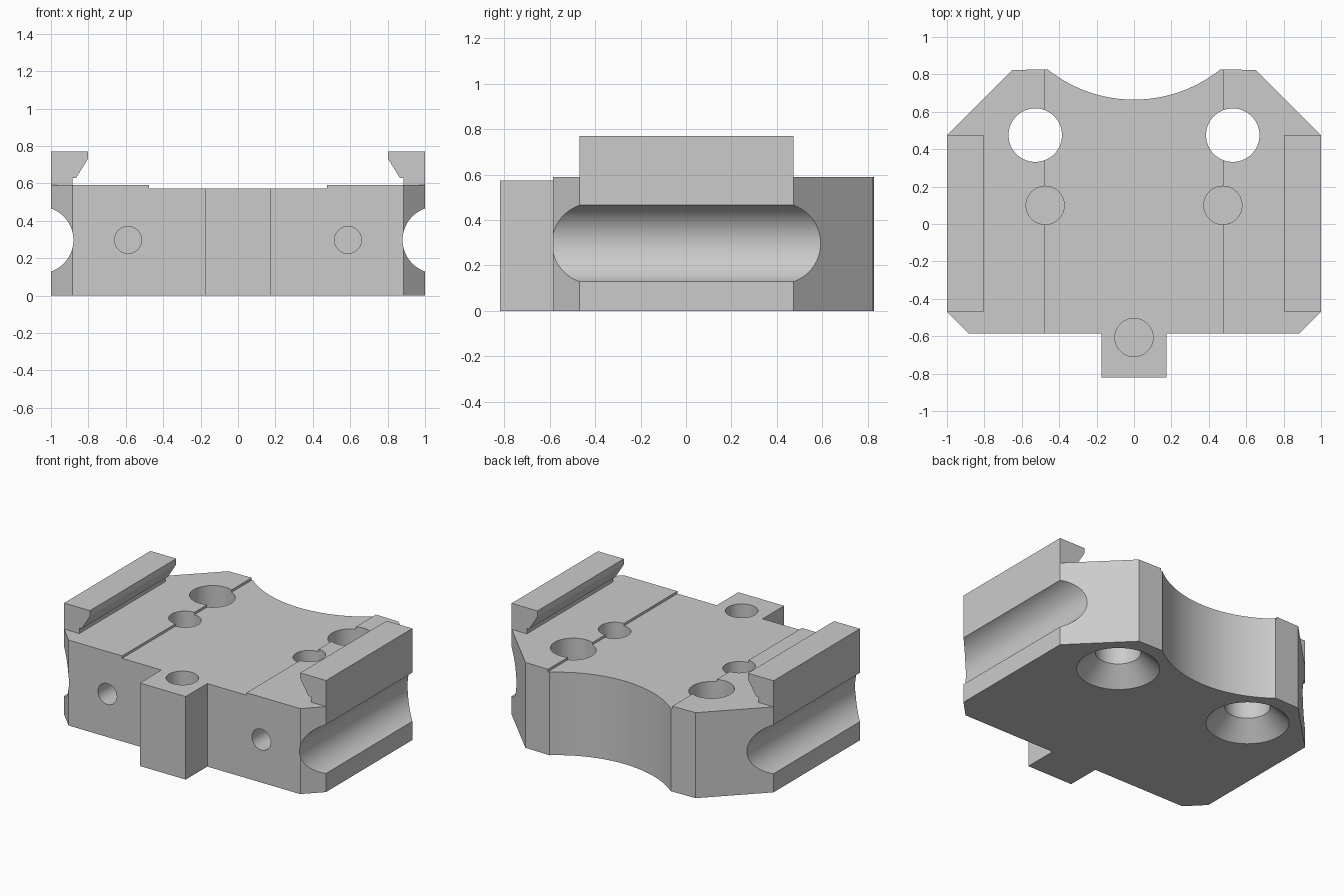
import bpy
import bmesh
import math
from mathutils import Matrix, Vector

if "Cube" in bpy.data.objects:
    bpy.data.objects.remove(bpy.data.objects["Cube"], do_unlink=True)

metal = bpy.data.materials.new("light_grey_metal")
metal.use_nodes = True
GREY = (0.6, 0.6, 0.6, 1)
metal.diffuse_color = GREY
metal.node_tree.nodes["Principled BSDF"].inputs["Base Color"].default_value = GREY


def new_object(name, bm):
    bmesh.ops.recalc_face_normals(bm, faces=bm.faces)
    mesh = bpy.data.meshes.new(name)
    bm.to_mesh(mesh)
    bm.free()
    mesh.materials.append(metal)
    obj = bpy.data.objects.new(name, mesh)
    bpy.context.collection.objects.link(obj)
    return obj


def prism(name, points, depth):
    """Extrude a closed 3D outline along the depth vector."""
    bm = bmesh.new()
    face = bm.faces.new([bm.verts.new(p) for p in points])
    made = bmesh.ops.extrude_face_region(bm, geom=[face])["geom"]
    verts = [v for v in made if isinstance(v, bmesh.types.BMVert)]
    bmesh.ops.translate(bm, verts=verts, vec=depth)
    return new_object(name, bm)


def cone(name, start, end, r1, r2=None, segments=64):
    """Round cutter running from start to end."""
    start, end = Vector(start), Vector(end)
    axis = end - start
    turn = axis.to_track_quat('Z', 'Y').to_matrix().to_4x4()
    bm = bmesh.new()
    bmesh.ops.create_cone(bm, cap_ends=True, segments=segments, radius1=r1,
                          radius2=r1 if r2 is None else r2, depth=axis.length,
                          matrix=Matrix.Translation((start + end) / 2) @ turn)
    return new_object(name, bm)


def combine(body, tool, operation='DIFFERENCE'):
    tool.hide_render = True
    mod = body.modifiers.new(tool.name, 'BOOLEAN')
    mod.operation = operation
    mod.solver = 'EXACT'
    mod.object = tool
    bpy.context.view_layer.objects.active = body
    bpy.ops.object.modifier_apply(modifier=mod.name)
    bpy.data.objects.remove(tool, do_unlink=True)


# Body plan: front tab, chamfered corners and a concave arc at the back
TOP, FLOOR = 0.59, 0.573
half = [(0.175, -0.82), (0.175, -0.585), (0.885, -0.585), (1, -0.468),
        (1, 0.473), (0.65, 0.823)]
arc_y, radius, half_chord = 1.406, 0.741, 0.463
sweep = math.asin(half_chord / radius)
arc = [(radius * math.sin(a), arc_y - radius * math.cos(a))
       for a in (sweep * (1 - i / 24) for i in range(49))]
plan = half + arc + [(-x, y) for x, y in reversed(half)]
body = prism("clamp_body", [(x, y, 0) for x, y in plan], (0, 0, TOP))

# Shallow recess along the middle of the top
recess = [(-0.475, -1, FLOOR), (0.475, -1, FLOOR), (0.475, -1, 0.7), (-0.475, -1, 0.7)]
combine(body, prism("recess_cutter", recess, (0, 2, 0)))

# Undercut rail on each long side
rail = [(1, 0.55), (1, 0.77), (0.803, 0.77), (0.803, 0.73),
        (0.866, 0.628), (0.884, 0.628), (0.884, 0.55)]
for s in (-1, 1):
    combine(body, prism("rail", [(s * x, -0.468, z) for x, z in rail],
                        (0, 0.941, 0)), 'UNION')

for s in (-1, 1):
    # Round channel in the side
    combine(body, cone("channel_cutter", (s * 1.058, -1, 0.297),
                       (s * 1.058, 1, 0.297), 0.178, segments=96))
    # Through hole, countersunk from below
    x, y = s * 0.528, 0.475
    combine(body, cone("through_hole_cutter", (x, y, -0.1), (x, y, 0.8), 0.143))
    combine(body, cone("countersink_cutter", (x, y, -0.02), (x, y, 0.117), 0.28, 0.143))
    # Blind hole in the top
    combine(body, cone("top_hole_cutter", (s * 0.475, 0.1, 0.3), (s * 0.475, 0.1, 0.8), 0.102))
    # Blind hole in the front
    combine(body, cone("front_hole_cutter", (s * 0.588, -0.7, 0.297),
                       (s * 0.588, -0.25, 0.297), 0.072))

# Blind hole over the front tab
combine(body, cone("tab_hole_cutter", (0, -0.607, 0.3), (0, -0.607, 0.8), 0.102))

# Smooth curved walls, crisp edges
bpy.ops.object.select_all(action='DESELECT')
body.select_set(True)
bpy.context.view_layer.objects.active = body
bpy.ops.object.shade_smooth_by_angle(angle=math.radians(25))
